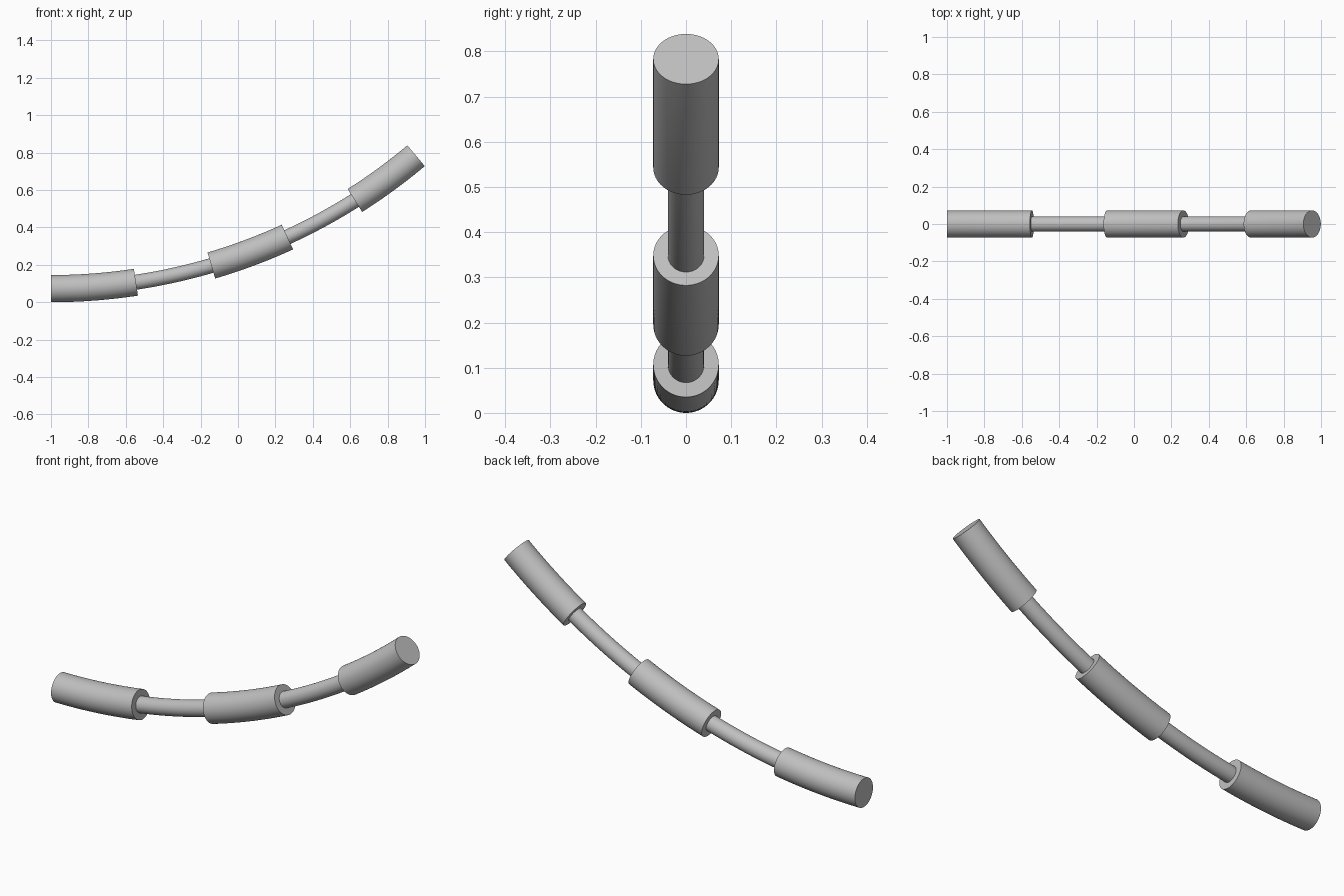
import bpy
import bmesh
from math import radians
from mathutils import Matrix, Vector

if "Cube" in bpy.data.objects:
    bpy.data.objects.remove(bpy.data.objects["Cube"], do_unlink=True)

BEND = 3.037        # radius of the arc followed by the centre line
SLEEVE_R = 0.0725
ROD_R = 0.04
CENTRE = Vector((-1, 0, SLEEVE_R + BEND))
AXIS = Vector((0, -1, 0))

grey = bpy.data.materials.new("light_grey")
grey.use_nodes = True
colour = (0.52, 0.52, 0.52, 1)
grey.diffuse_color = colour
grey.node_tree.nodes["Principled BSDF"].inputs["Base Color"].default_value = colour


def bent_bar(name, radius, start, end):
    """Closed round bar swept along the arc between two angles in degrees."""
    bm = bmesh.new()
    place = (Matrix.Translation(CENTRE)
             @ Matrix.Rotation(radians(start), 4, AXIS)
             @ Matrix.Translation((0, 0, -BEND))
             @ Matrix.Rotation(radians(90), 4, "Y"))
    bmesh.ops.create_circle(bm, segments=64, radius=radius, matrix=place)
    bmesh.ops.spin(bm, geom=bm.verts[:] + bm.edges[:], cent=CENTRE, axis=AXIS,
                   angle=radians(end - start), steps=16)
    bmesh.ops.holes_fill(bm, edges=[e for e in bm.edges if e.is_boundary], sides=0)
    bmesh.ops.recalc_face_normals(bm, faces=bm.faces[:])
    mesh = bpy.data.meshes.new(name)
    bm.to_mesh(mesh)
    bm.free()
    mesh.materials.append(grey)
    obj = bpy.data.objects.new(name, mesh)
    bpy.context.collection.objects.link(obj)
    bpy.ops.object.select_all(action="DESELECT")
    obj.select_set(True)
    bpy.context.view_layer.objects.active = obj
    bpy.ops.object.shade_smooth_by_angle(angle=radians(30))


# Thick sleeves joined by thin rods
bent_bar("lower_sleeve", SLEEVE_R, 0, 8.6)
bent_bar("lower_rod", ROD_R, 8.6, 16.4)
bent_bar("middle_sleeve", SLEEVE_R, 16.4, 24.6)
bent_bar("upper_rod", ROD_R, 24.6, 32.35)
bent_bar("upper_sleeve", SLEEVE_R, 32.35, 40)
